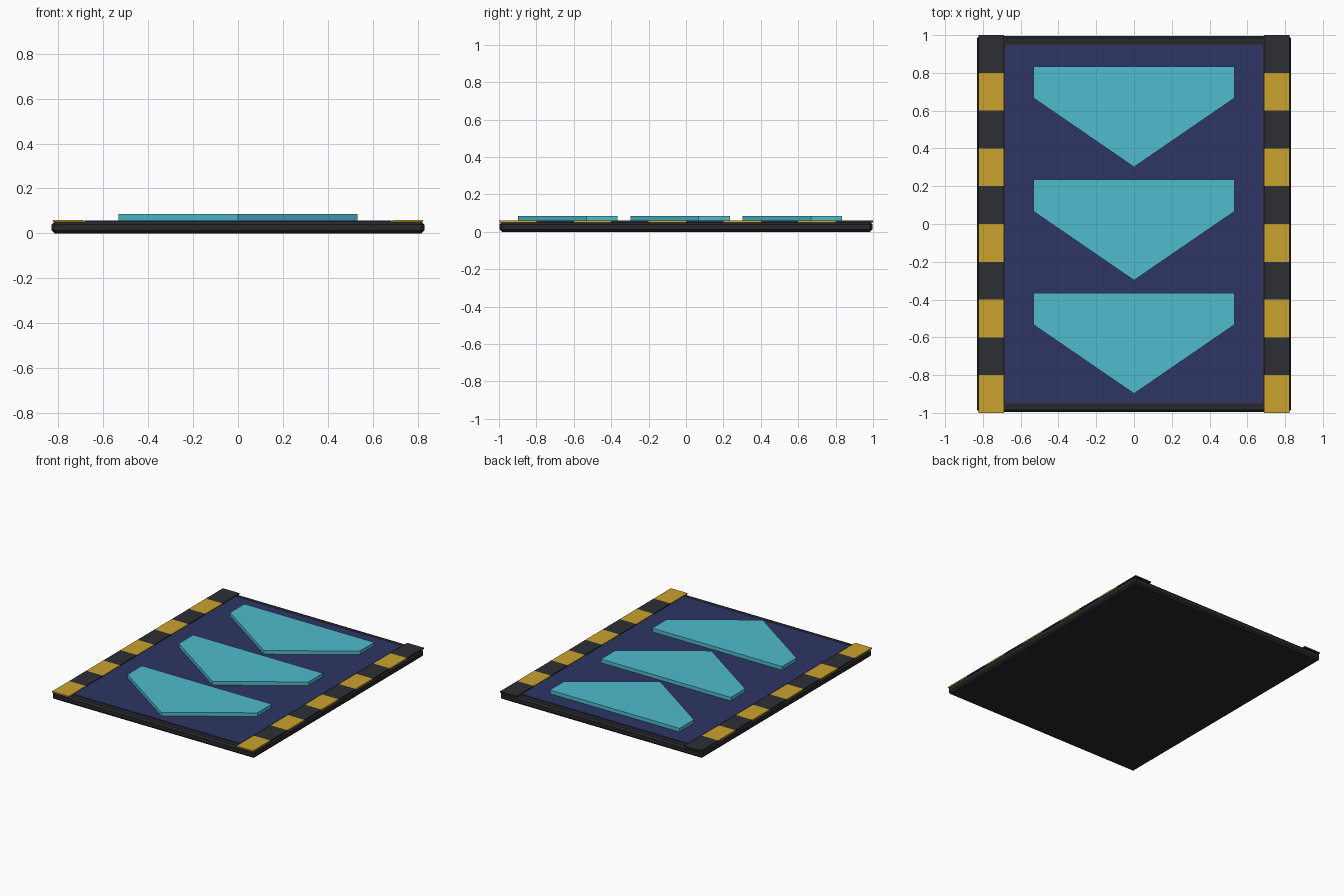
import bpy
import bmesh

if "Cube" in bpy.data.objects:
    bpy.data.objects.remove(bpy.data.objects["Cube"])


def material(name, rgb):
    m = bpy.data.materials.new(name)
    m.diffuse_color = (*rgb, 1.0)
    m.use_nodes = True
    m.node_tree.nodes["Principled BSDF"].inputs["Base Color"].default_value = m.diffuse_color
    return m


DARK = material("dark slab", (0.021, 0.021, 0.025))
STRIPE = material("dark stripe", (0.027, 0.028, 0.034))
GOLD = material("hazard gold", (0.60, 0.36, 0.027))
NAVY = material("navy panel", (0.026, 0.036, 0.125))
CYAN = material("cyan arrow", (0.08, 0.50, 0.61))


def prism(name, outline, z0, z1, mat, bevel=0.0):
    """Extrude a counter-clockwise flat outline from z0 to z1."""
    bm = bmesh.new()
    face = bm.faces.new([bm.verts.new((x, y, z0)) for x, y in outline])
    top = bmesh.ops.extrude_face_region(bm, geom=[face])
    verts = [g for g in top["geom"] if isinstance(g, bmesh.types.BMVert)]
    bmesh.ops.translate(bm, verts=verts, vec=(0, 0, z1 - z0))
    bmesh.ops.recalc_face_normals(bm, faces=bm.faces)
    if bevel:
        bmesh.ops.bevel(bm, geom=bm.edges[:], offset=bevel, segments=1,
                        affect='EDGES', profile=0.5)
    mesh = bpy.data.meshes.new(name)
    bm.to_mesh(mesh)
    bm.free()
    mesh.materials.append(mat)
    obj = bpy.data.objects.new(name, mesh)
    bpy.context.collection.objects.link(obj)
    return obj


def plate(name, x0, x1, y0, y1, z0, z1, mat, bevel=0.0):
    return prism(name, [(x0, y0), (x1, y0), (x1, y1), (x0, y1)],
                 z0, z1, mat, bevel)


# Bevelled base slab
plate("base_slab", -0.83, 0.83, -0.996, 0.996, 0.0, 0.052, DARK, 0.012)

# Inset navy panel
plate("floor_panel", -0.683, 0.683, -0.95, 0.95, 0.05, 0.058, NAVY)

# Hazard strips down both sides, alternating gold and dark
for side, x0, x1 in (("left", -0.824, -0.688), ("right", 0.688, 0.824)):
    for i in range(10):
        y = -1.0 + 0.2 * i
        kind, mat = ("dark", STRIPE) if i % 2 else ("gold", GOLD)
        plate(f"{kind}_stripe_{side}_{i}", x0, x1, y, y + 0.2,
              0.0505, 0.06, mat)

# Three raised arrows pointing to the front
for i in range(3):
    y = -0.6 + 0.6 * i
    outline = [(0, y - 0.298), (0.532, y + 0.067), (0.532, y + 0.235),
               (-0.532, y + 0.235), (-0.532, y + 0.067)]
    prism(f"arrow_{i}", outline, 0.056, 0.085, CYAN)
